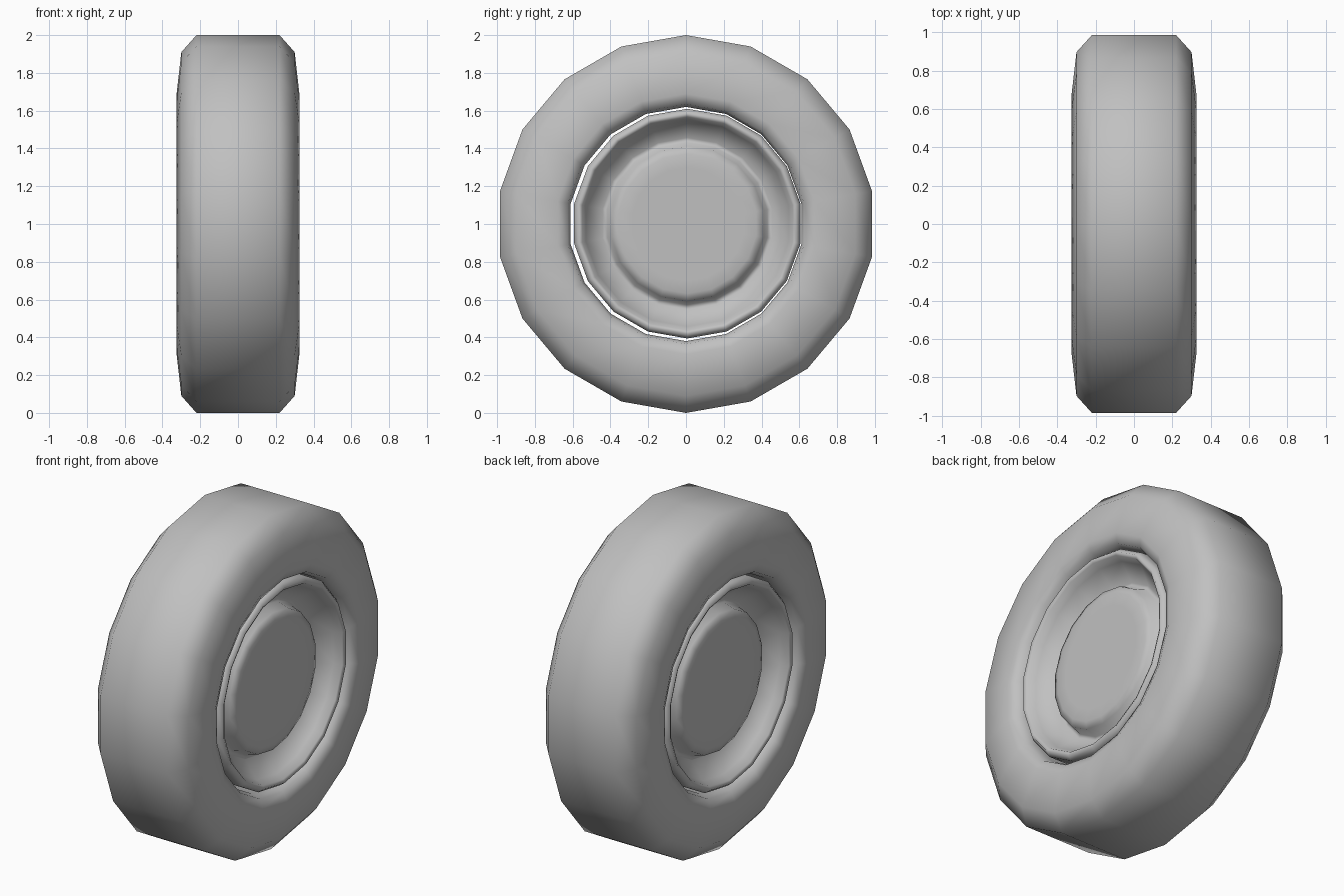
import bpy, bmesh, math

cube = bpy.data.objects.get("Cube")
if cube:
    bpy.data.objects.remove(cube, do_unlink=True)

grey = bpy.data.materials.new("plain grey")
grey.use_nodes = True
colour = (0.53, 0.53, 0.53, 1)
grey.diffuse_color = colour
grey.node_tree.nodes["Principled BSDF"].inputs["Base Color"].default_value = colour


def lathe(name, half, closed, y=0.0, z=1.0, sides=18):
    """Spin a half profile of (x, radius) points and its mirror around the axle."""
    profile = half + [(-x, r) for x, r in reversed(half)]
    bm = bmesh.new()
    rings = []
    for x, r in profile:
        ring = []
        for i in range(sides):
            a = math.tau * i / sides
            ring.append(bm.verts.new((x, y + r * math.sin(a), z + r * math.cos(a))))
        rings.append(ring)
    pairs = list(zip(rings, rings[1:]))
    if closed:
        pairs.append((rings[-1], rings[0]))
    else:
        bm.faces.new(rings[0])
        bm.faces.new(rings[-1])
    for a, b in pairs:
        for i in range(sides):
            j = (i + 1) % sides
            bm.faces.new((a[i], a[j], b[j], b[i]))
    bmesh.ops.recalc_face_normals(bm, faces=bm.faces)
    for f in bm.faces:
        f.smooth = True
    mesh = bpy.data.meshes.new(name)
    bm.to_mesh(mesh)
    bm.free()
    mesh.materials.append(grey)
    obj = bpy.data.objects.new(name, mesh)
    bpy.context.collection.objects.link(obj)


# Tyre: inner bore, sidewalls, shoulders and tread
lathe("tyre", [(0.24, 0.62), (0.30, 0.635), (0.325, 0.69),
               (0.30, 0.91), (0.22, 1.0)], True)

# Rim: raised hub disc, groove, sloping dish, rolled lip and barrel
lathe("rim", [(0.24, 0.30), (0.24, 0.37), (0.225, 0.41), (0.155, 0.43), (0.15, 0.455),
              (0.25, 0.545), (0.295, 0.565), (0.305, 0.585), (0.275, 0.608),
              (0.22, 0.608)], False, 0.007, 1.002)
